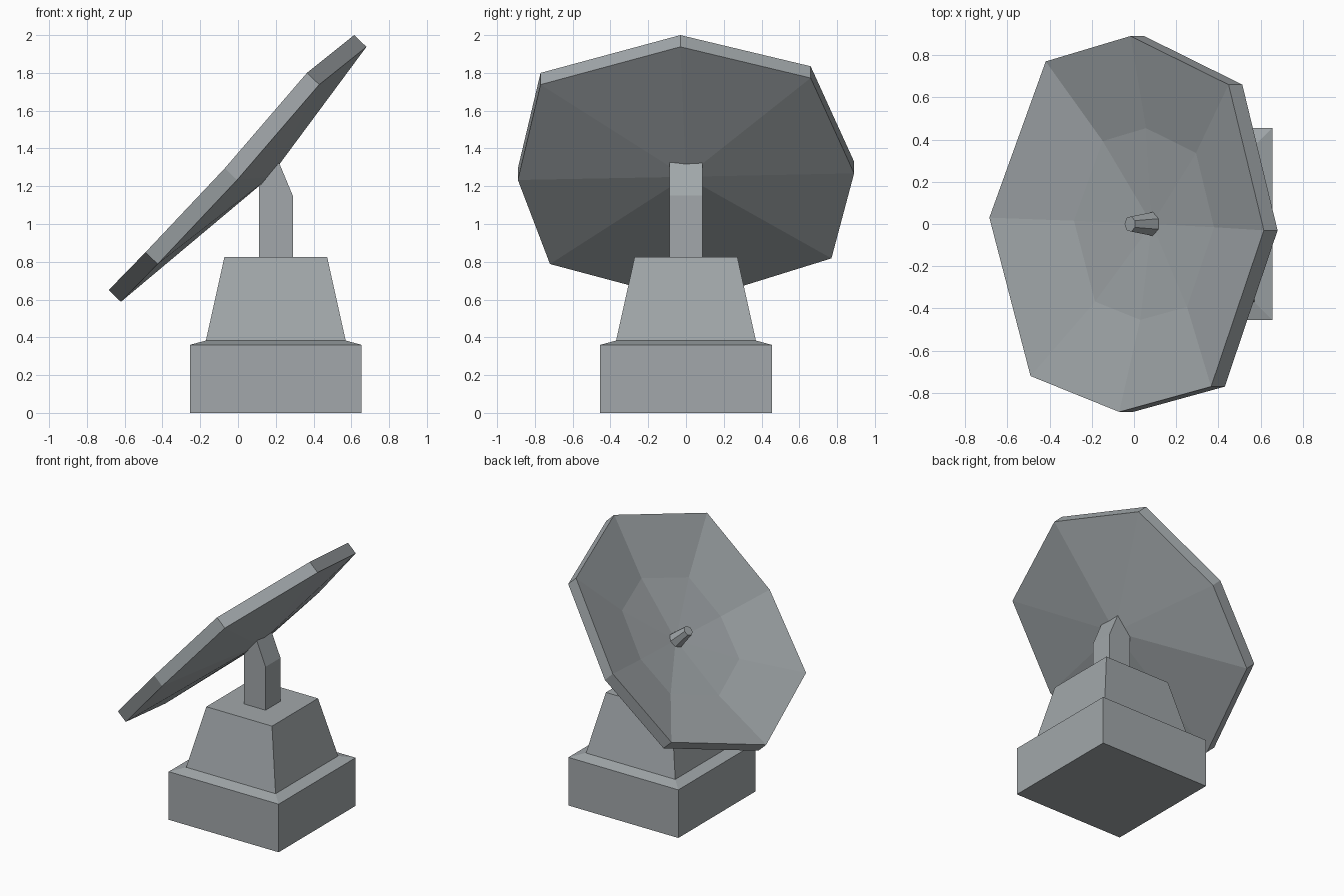
import bpy, bmesh, math
from mathutils import Vector

if "Cube" in bpy.data.objects:
    bpy.data.objects.remove(bpy.data.objects["Cube"])

grey = bpy.data.materials.new("cool_grey")
grey.diffuse_color = (0.36, 0.39, 0.405, 1)
grey.use_nodes = True
grey.node_tree.nodes["Principled BSDF"].inputs["Base Color"].default_value = grey.diffuse_color


def loft(name, rings):
    """Skin a list of rings; a ring of one point closes to a tip, others get a cap."""
    bm = bmesh.new()
    rows = [[bm.verts.new(p) for p in r] for r in rings]
    for a, b in zip(rows, rows[1:]):
        n = max(len(a), len(b))
        for i in range(n):
            j = (i + 1) % n
            if len(a) == 1:
                bm.faces.new((a[0], b[i], b[j]))
            elif len(b) == 1:
                bm.faces.new((a[i], a[j], b[0]))
            else:
                bm.faces.new((a[i], a[j], b[j], b[i]))
    for r in (rows[0], rows[-1]):
        if len(r) > 2:
            bm.faces.new(r)
    bmesh.ops.recalc_face_normals(bm, faces=bm.faces)
    me = bpy.data.meshes.new(name)
    bm.to_mesh(me)
    bm.free()
    me.materials.append(grey)
    ob = bpy.data.objects.new(name, me)
    bpy.context.collection.objects.link(ob)
    return ob


def square(half, z, cx=0.2):
    return [(cx + sx * half, sy * half, z)
            for sx, sy in ((-1, -1), (1, -1), (1, 1), (-1, 1))]


# Stepped plinth with tapered upper block
loft("pedestal", [square(0.455, 0), square(0.455, 0.36),
                  square(0.37, 0.383), square(0.272, 0.825)])

# Neck with a slanted top that meets the dish
neck = [(0.11, 0.80), (0.29, 0.80), (0.29, 1.15), (0.217, 1.325), (0.11, 1.195)]
loft("neck", [[(x, y, z) for x, z in neck] for y in (-0.088, 0.088)])

# Tilted eight-sided dish: thick rim, two-step bowl, conical back
rim = [Vector(p) for p in (
    (-0.685, 0.03, 0.65), (-0.418, 0.77, 0.88), (-0.017, 0.89, 1.33),
    (0.448, 0.66, 1.835), (0.615, -0.03, 2.0), (0.365, -0.77, 1.80),
    (-0.07, -0.89, 1.295), (-0.49, -0.72, 0.85))]
centre = Vector((-0.03, 0, 1.325))
back_rim = [p + Vector((0.065, 0, -0.062)) for p in rim]
bowl_centre = Vector((0.05, 0, 1.25))
bowl_ring = [bowl_centre + (p - centre) * 0.51 for p in rim]
loft("dish", [[(0.17, 0, 1.25)], back_rim, rim, bowl_ring, [(0.085, 0, 1.215)]])

# Tapered feed horn in the middle of the bowl
axis = Vector((-0.72, 0, 0.694))
side = Vector((0.694, 0, 0.72))


def feed_ring(pos, r, n=7):
    return [Vector(pos) + r * (math.sin(a) * side + math.cos(a) * Vector((0, 1, 0)))
            for a in (math.tau * (i + 0.25) / n for i in range(n))]


loft("feed_horn", [feed_ring((0.1, 0, 1.2), 0.062),
                   feed_ring(Vector((0.1, 0, 1.2)) + axis * 0.165, 0.037)])
